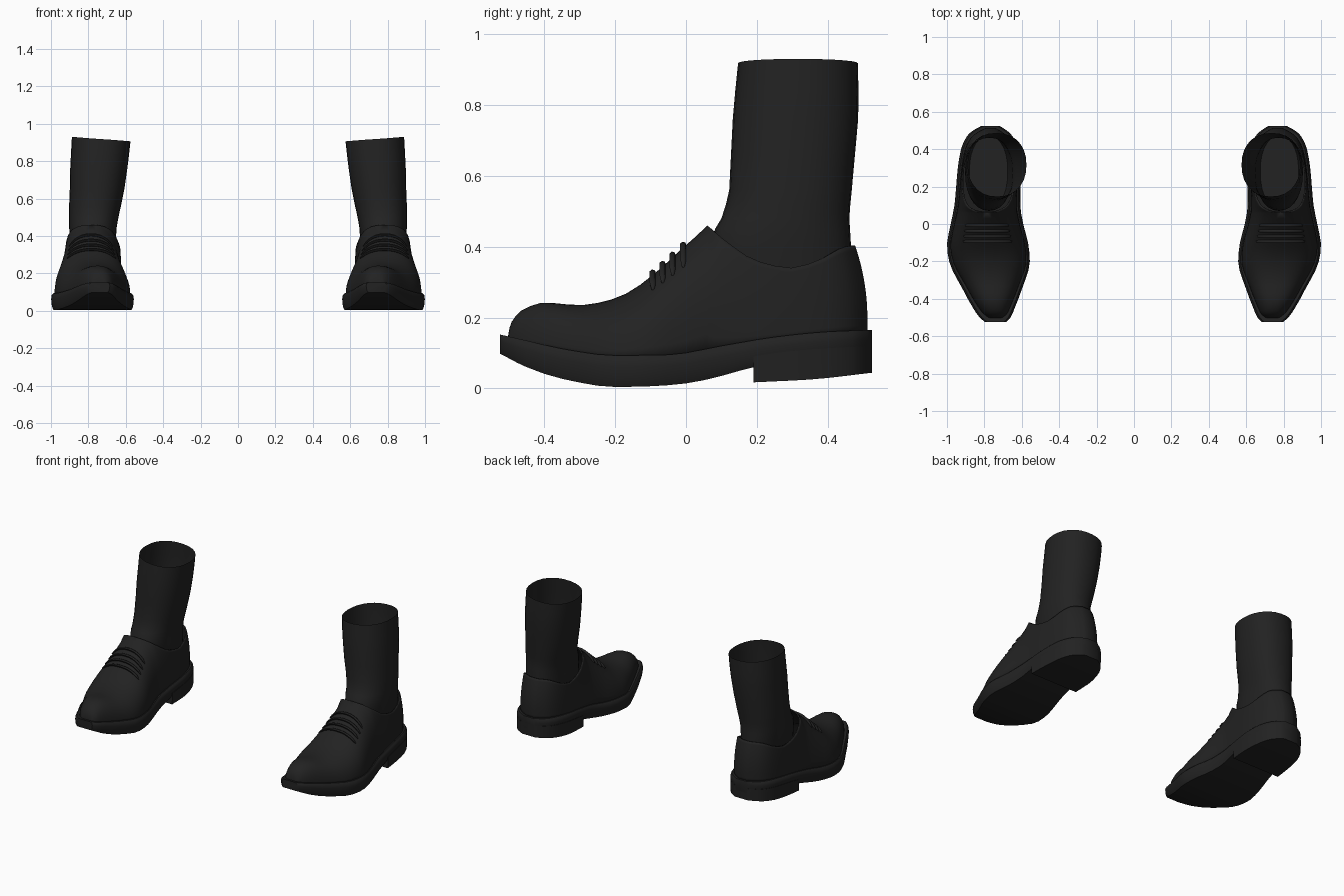
import bpy, bmesh, math

if "Cube" in bpy.data.objects:
    bpy.data.objects.remove(bpy.data.objects["Cube"])

black = bpy.data.materials.new("black leather")
black.diffuse_color = (0.016, 0.016, 0.016, 1)
black.use_nodes = True
black.node_tree.nodes["Principled BSDF"].inputs["Base Color"].default_value = black.diffuse_color


def curve(pts):
    """Smooth monotone interpolation through (position, value) pairs."""
    d = [(b[1] - a[1]) / (b[0] - a[0]) for a, b in zip(pts, pts[1:])]
    m = [d[0]] + [2 * p * q / (p + q) if p * q > 0 else 0 for p, q in zip(d, d[1:])] + [d[-1]]

    def f(v):
        v = min(max(v, pts[0][0]), pts[-1][0])
        i = max(k for k in range(len(d)) if pts[k][0] <= v)
        h = pts[i + 1][0] - pts[i][0]
        t = (v - pts[i][0]) / h
        return ((2*t**3 - 3*t*t + 1) * pts[i][1] + (t**3 - 2*t*t + t) * h * m[i]
                + (3*t*t - 2*t**3) * pts[i + 1][1] + (t**3 - t*t) * h * m[i + 1])
    return f


# Plan outline and height profiles along the foot
inner = curve([(-.525, .685), (-.5, .66), (-.45, .638), (-.35, .60), (-.2, .557), (-.12, .563),
               (0, .592), (.1, .608), (.3, .605), (.4, .62), (.47, .65), (.5, .68), (.525, .72)])
outer = curve([(-.525, .795), (-.5, .825), (-.45, .86), (-.35, .915), (-.2, .988), (-.12, 1.0),
               (0, .98), (.1, .96), (.3, .942), (.4, .925), (.47, .893), (.5, .86), (.525, .815)])
sole_top = curve([(-.525, .152), (-.45, .135), (-.35, .112), (-.2, .093), (-.05, .095),
                  (.1, .12), (.25, .145), (.4, .16), (.525, .165)])
sole_low = curve([(-.525, .098), (-.45, .06), (-.35, .027), (-.2, .004), (-.1, .006),
                  (0, .014), (.1, .035), (.2, .062), (.35, .08), (.525, .09)])
heel_low = curve([(.19, .017), (.35, .025), (.525, .044)])
ridge = curve([(-.502, .15), (-.497, .175), (-.485, .2), (-.45, .228), (-.4, .242), (-.3, .235),
               (-.24, .243), (-.17, .267), (-.1, .315), (0, .405), (.06, .46),
               (.1, .52), (.2, .62), (.3, .68), (.52, .7)])
collar = curve([(.06, .46), (.12, .41), (.2, .36), (.3, .34), (.38, .36), (.48, .4), (.52, .405)])


def finish(name, bm, angle=40, smooth=True):
    """Make the part, shade it and mirror it to the other foot."""
    bmesh.ops.remove_doubles(bm, verts=bm.verts, dist=.0008)
    bmesh.ops.recalc_face_normals(bm, faces=bm.faces)
    me = bpy.data.meshes.new(name)
    bm.to_mesh(me)
    bm.free()
    ob = bpy.data.objects.new(name, me)
    bpy.context.collection.objects.link(ob)
    me.materials.append(black)
    bpy.ops.object.select_all(action='DESELECT')
    ob.select_set(True)
    bpy.context.view_layer.objects.active = ob
    bpy.ops.object.shade_smooth_by_angle(angle=math.radians(angle))
    mod = ob.modifiers.new("other foot", 'MIRROR')
    mod.use_mirror_merge = False
    return ob


def loft(bm, rings, closed=True, caps=(True, True)):
    rows = [[bm.verts.new(p) for p in r] for r in rings]
    n = len(rows[0])
    for a, b in zip(rows, rows[1:]):
        for i in range(n if closed else n - 1):
            j = (i + 1) % n
            bm.faces.new((a[i], a[j], b[j], b[i]))
    for row, cap in ((rows[0], caps[0]), (rows[-1], caps[1])):
        if cap:
            bm.faces.new(row)
    return rows


def slab_ring(y, low, top):
    """Cross-section of the sole with a slightly rounded edge."""
    a, b, h = inner(y), outer(y), top - low
    half = [(.012, top), (.003, top - .12 * h), (0, top - .35 * h), (.004, low + .2 * h), (.012, low)]
    return ([(a + i, y, z) for i, z in half] + [(b - i, y, z) for i, z in reversed(half)])


# Sole
ys = [-.525, -.513, -.5, -.475, -.45, -.4] + [-.35 + .05 * i for i in range(16)]
ys += [.435, .47, .485, .5, .513, .525]
bm = bmesh.new()
loft(bm, [slab_ring(y, sole_low(y), sole_top(y)) for y in ys])
finish("sole", bm)

# Heel block
bm = bmesh.new()
heel_ys = [.19, .25, .3, .35, .4, .435, .47, .485, .5, .513, .525]
loft(bm, [[(inner(y), y, sole_low(y) + .03), (inner(y) + .002, y, heel_low(y)),
           (outer(y) - .002, y, heel_low(y)), (outer(y), y, sole_low(y) + .03)] for y in heel_ys])
finish("heel", bm)

# Upper: arched sections that open into the collar behind the tongue
P = 2.3


def half_width(y):
    s = y / .502 * .525 if y < 0 else y / .512 * .525
    return (outer(s) - inner(s)) / 2 - .018, (outer(s) + inner(s)) / 2


def upper_point(y, a, side):
    w, c = half_width(y)
    zb = sole_top(y) - .012
    z = zb + (ridge(y) - zb) * math.sin(a) ** (2 / P)
    x = c + side * w * max(math.cos(a), 0) ** (2 / P)
    lean = max(0, (y - .25) / .25) * .032 * max(0, (z - .2) / .2) ** 2
    return (x, y - lean, z)


def top_angle(y):
    if y <= .06:
        return math.pi / 2
    zb = sole_top(y) - .012
    return math.asin(((collar(y) - zb) / (ridge(y) - zb)) ** (P / 2))


ys = [-.502, -.498, -.492, -.48, -.465, -.44, -.41] + [-.37 + .04 * i for i in range(11)]
ys += [.06, .064, .072, .085, .1, .13, .17, .21, .25, .3, .35, .4, .43, .46, .48, .495, .505, .512]
bm = bmesh.new()
N = 14
for side in (-1, 1):
    rows = [[upper_point(y, top_angle(y) * j / N, side) for j in range(N + 1)] for y in ys]
    loft(bm, rows, closed=False, caps=(False, False))
# Back seam and toe closure
for y in (ys[0], ys[-1]):
    cols = [[upper_point(y, top_angle(y) * j / N, s) for j in range(N + 1)] for s in (-1, 1)]
    loft(bm, cols, closed=False, caps=(False, False))
upper = finish("upper", bm, 60)
rim = upper.modifiers.new("leather thickness", 'SOLIDIFY')
rim.thickness = .008
rim.offset = -1

# Sock: z, front y, back y, inner x, outer x
sock = [(.2, .09, .47, .675, .88), (.3, .07, .47, .66, .89), (.4, .072, .466, .652, .9),
        (.45, .082, .463, .648, .903), (.48, .1, .461, .643, .903), (.52, .113, .464, .635, .903),
        (.56, .122, .468, .626, .903), (.66, .127, .477, .606, .899), (.76, .132, .486, .592, .897),
        (.84, .139, .487, .582, .893), (.918, .147, .485, .575, .888)]
bm = bmesh.new()
rings = []
for k, (z, y0, y1, x0, x1) in enumerate(sock):
    ring = []
    for i in range(28):
        t = 2 * math.pi * i / 28
        cx, cy = math.cos(t), math.sin(t)
        sx, sy = [math.copysign(abs(v) ** .9, v) for v in (cx, cy)]
        tilt = .012 * cx if k == len(sock) - 1 else 0
        ring.append(((x0 + x1) / 2 + sx * (x1 - x0) / 2, (y0 + y1) / 2 + sy * (y1 - y0) / 2, z + tilt))
    rings.append(ring)
loft(bm, rings, caps=(True, False))
finish("sock", bm, 50)

# Laces: four thin cords following the arch of the upper
bm = bmesh.new()
for y in (-.09, -.062, -.034, -.004):
    path = []
    for k in range(13):
        f = -1 + k / 6
        a = math.pi / 2 - abs(f) * .68
        path.append(upper_point(y, a, 1 if f > 0 else -1))
    rings = []
    for k, (x, py, z) in enumerate(path):
        r = .0085 if 0 < k < 12 else .004
        rings.append([(x, py - .004 + r * 1.3 * math.cos(t) * .6 - r * math.sin(t) * .7,
                       z + .005 + r * math.cos(t) * .6 + r * math.sin(t) * .7)
                      for t in [math.pi / 3 * i for i in range(6)]])
    loft(bm, rings)
finish("laces", bm, 60)
